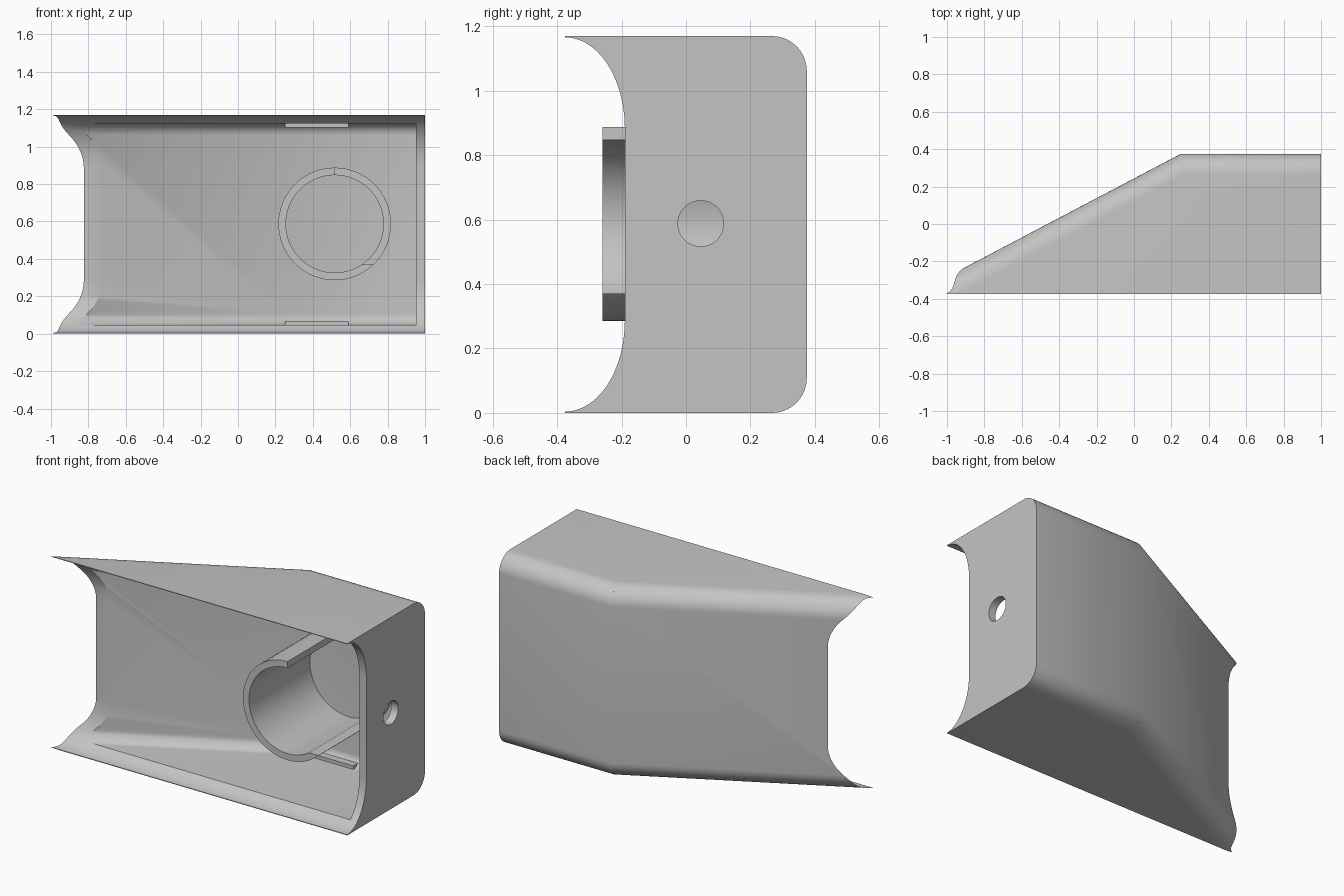
import bpy
import bmesh
from math import cos, sin, radians, asin, degrees

cube = bpy.data.objects.get("Cube")
if cube:
    bpy.data.objects.remove(cube, do_unlink=True)

MID = 0.585          # half height of the housing
BACK, RIGHT, FRONT = 0.375, 1.0, -0.5
WALL = 0.046
SLOPE = 0.526        # rise of the slanted back wall
SLANT_SIN = 0.466

grey = bpy.data.materials.new("plain grey")
grey.use_nodes = True
colour = (0.55, 0.55, 0.55, 1)
grey.diffuse_color = colour
grey.node_tree.nodes["Principled BSDF"].inputs["Base Color"].default_value = colour


def prism(name, points, axis, low, high, round_back=0):
    """Extrude a flat outline along an axis; optionally round the back edges."""
    place = {"x": lambda a, b, c: (c, a, b),
             "y": lambda a, b, c: (a, c, b),
             "z": lambda a, b, c: (a, b, c)}[axis]
    bm = bmesh.new()
    rings = [[bm.verts.new(place(a, b, c)) for a, b in points] for c in (low, high)]
    n = len(points)
    bm.faces.new(rings[0])
    bm.faces.new(rings[1])
    for i in range(n):
        j = (i + 1) % n
        bm.faces.new((rings[0][i], rings[0][j], rings[1][j], rings[1][i]))
    bmesh.ops.recalc_face_normals(bm, faces=bm.faces)
    if round_back:
        far_x = max(v.co.x for v in bm.verts)
        near_y = min(v.co.y for v in bm.verts)
        edges = []
        for e in bm.edges:
            p, q = (v.co for v in e.verts)
            m = (p + q) / 2
            if abs(p.z - q.z) < 1e-5 and m.x < far_x - 0.01 and m.y > near_y + 0.01:
                edges.append(e)
        bmesh.ops.bevel(bm, geom=edges, offset=round_back, segments=10,
                        profile=0.5, affect='EDGES', clamp_overlap=False)
    mesh = bpy.data.meshes.new(name)
    bm.to_mesh(mesh)
    bm.free()
    mesh.materials.append(grey)
    obj = bpy.data.objects.new(name, mesh)
    bpy.context.collection.objects.link(obj)
    return obj


def activate(obj):
    bpy.ops.object.select_all(action='DESELECT')
    obj.select_set(True)
    bpy.context.view_layer.objects.active = obj


def cut(obj, cutter):
    activate(obj)
    mod = obj.modifiers.new("cut", 'BOOLEAN')
    mod.operation = 'DIFFERENCE'
    mod.solver = 'EXACT'
    mod.object = cutter
    bpy.ops.object.modifier_apply(modifier=mod.name)
    bpy.data.objects.remove(cutter, do_unlink=True)


def arc(cx, cy, rx, ry, start, end, steps):
    angles = [radians(start + (end - start) * i / steps) for i in range(steps + 1)]
    return [(cx + rx * cos(t), cy + ry * sin(t)) for t in angles]


def plan(inset, right):
    """Top outline of the housing, moved inward by the wall thickness."""
    def slant_x(y):
        return 0.25 + (y - BACK) / SLOPE + inset / SLANT_SIN
    back = BACK - inset
    return [(slant_x(FRONT), FRONT), (right, FRONT), (right, back), (slant_x(back), back)]


# Housing: rounded outer block, hollowed out
housing = prism("housing", plan(0, RIGHT), "z", 0, 2 * MID, round_back=0.108)
cut(housing, prism("hollow_cutter", plan(WALL, 0.953), "z", WALL, 2 * MID - WALL,
                   round_back=0.062))

# Concave front opening
side = 0.298
rim = [(-0.9, 1.4), (-0.375, 1.4)]
rim += arc(-0.375, MID + side, 0.185, 0.283, 90, 0, 20)
rim += arc(-0.375, MID - side, 0.185, 0.283, 0, -90, 20)
rim += [(-0.375, -0.2), (-0.9, -0.2)]
cut(housing, prism("front_cutter", rim, "x", -2, 2))

# Round hole in the end wall
cut(housing, prism("hole_cutter", arc(0.046, 0.588, 0.071, 0.071, 0, 350, 35),
                   "x", 0.9, 1.1))

# Open tube standing on the inside of the back wall
TX, TZ, R_OUT, R_IN = 0.517, 0.587, 0.301, 0.261
drop = 0.217
outer_end = 360 - degrees(asin(drop / R_OUT))
inner_end = 360 - degrees(asin(drop / R_IN))
outline = arc(TX, TZ, R_OUT, R_OUT, 90, outer_end, 40)
outline += arc(TX, TZ, R_IN, R_IN, inner_end, 90, 40)
tube = prism("tube", outline, "y", -0.26, BACK - 0.03)

# Low foot continuing the tube around its open side
outline = arc(TX, TZ, R_OUT, R_OUT, outer_end - 360, 90, 24)
outline += arc(TX, TZ, R_IN, R_IN, 90, inner_end - 360, 24)
foot = prism("tube_foot", outline, "y", 0.31, BACK - 0.03)

# Short ribs in the inner back corners
ribs = []
for name, low, high in (("lower_rib", 0.03, 0.068),
                        ("upper_rib", 2 * MID - 0.068, 2 * MID - 0.03)):
    corners = [(0.25, 0.27), (0.59, 0.27), (0.59, 0.34), (0.25, 0.34)]
    ribs.append(prism(name, corners, "z", low, high))

for obj in [housing, tube, foot] + ribs:
    activate(obj)
    bpy.ops.object.shade_smooth_by_angle(angle=radians(30))
